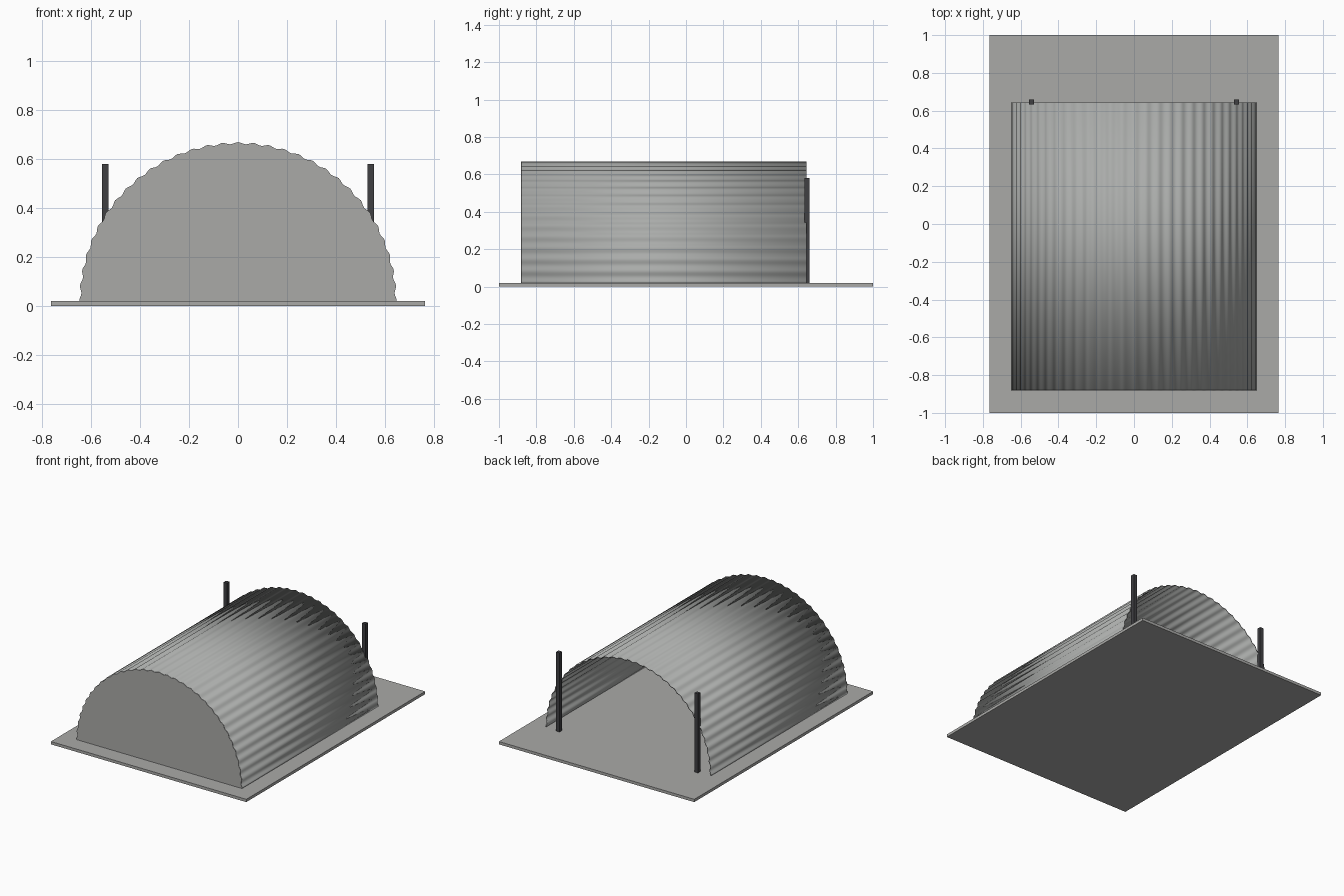
import bpy
import bmesh
import math

cube = bpy.data.objects.get("Cube")
if cube:
    bpy.data.objects.remove(cube, do_unlink=True)

RADIUS, RIPPLE, RIDGES, STEPS = 0.645, 0.004, 32, 8
FLOOR, FRONT, BACK = 0.02, -0.88, 0.643


def material(name, color):
    mat = bpy.data.materials.new(name)
    mat.use_nodes = True
    mat.diffuse_color = color
    bsdf = next(n for n in mat.node_tree.nodes if n.type == 'BSDF_PRINCIPLED')
    bsdf.inputs["Base Color"].default_value = color
    return mat


def finish(name, bm, mat, smooth=False):
    mesh = bpy.data.meshes.new(name)
    bmesh.ops.recalc_face_normals(bm, faces=bm.faces)
    for face in bm.faces:
        face.smooth = smooth
    bm.to_mesh(mesh)
    bm.free()
    mesh.materials.append(mat)
    obj = bpy.data.objects.new(name, mesh)
    bpy.context.collection.objects.link(obj)
    return obj


def box(name, size, center, mat):
    bm = bmesh.new()
    bmesh.ops.create_cube(bm, size=1)
    bmesh.ops.scale(bm, vec=size, verts=bm.verts)
    bmesh.ops.translate(bm, vec=center, verts=bm.verts)
    return finish(name, bm, mat)


def arch(y, thickness=0.0):
    """Points of the rippled half circle, from the left foot to the right."""
    points = []
    for i in range(RIDGES * STEPS + 1):
        t = i / (RIDGES * STEPS)
        r = RADIUS - thickness + RIPPLE * math.cos(math.tau * RIDGES * t)
        a = math.pi * t
        points.append((r * math.cos(a), y, FLOOR + r * math.sin(a)))
    return points


concrete = material("concrete grey", (0.4, 0.4, 0.39, 1))
sheet = material("sheet metal grey", (0.4, 0.41, 0.4, 1))
iron = material("dark iron", (0.05, 0.05, 0.055, 1))

# Ground slab
box("floor_slab", (1.53, 2.0, FLOOR), (0, 0, FLOOR / 2), concrete)

# Corrugated arched roof, a thin closed sheet with softly shaded rims
bm = bmesh.new()
rings = [[bm.verts.new(p) for p in arch(y, t)]
         for y, t in ((FRONT, 0), (BACK, 0), (BACK, 0.006), (FRONT, 0.006))]
for a, b in zip(rings, rings[1:] + rings[:1]):
    for i in range(len(a) - 1):
        bm.faces.new((a[i], a[i + 1], b[i + 1], b[i]))
for end in (0, -1):
    bm.faces.new([ring[end] for ring in rings])
finish("arched_roof", bm, sheet, smooth=True)

# Flat front wall closing the arch
bm = bmesh.new()
wall = bm.faces.new([bm.verts.new(p) for p in arch(FRONT - 0.002)])
moved = bmesh.ops.extrude_face_region(bm, geom=[wall], use_keep_orig=True)
verts = [v for v in moved["geom"] if isinstance(v, bmesh.types.BMVert)]
bmesh.ops.translate(bm, vec=(0, 0.004, 0), verts=verts)
finish("front_wall", bm, concrete)

# Gate posts at the open back
for side, x in (("left", 0.542), ("right", -0.542)):
    box(side + "_post", (0.027, 0.027, 0.56), (x, 0.646, 0.3), iron)
